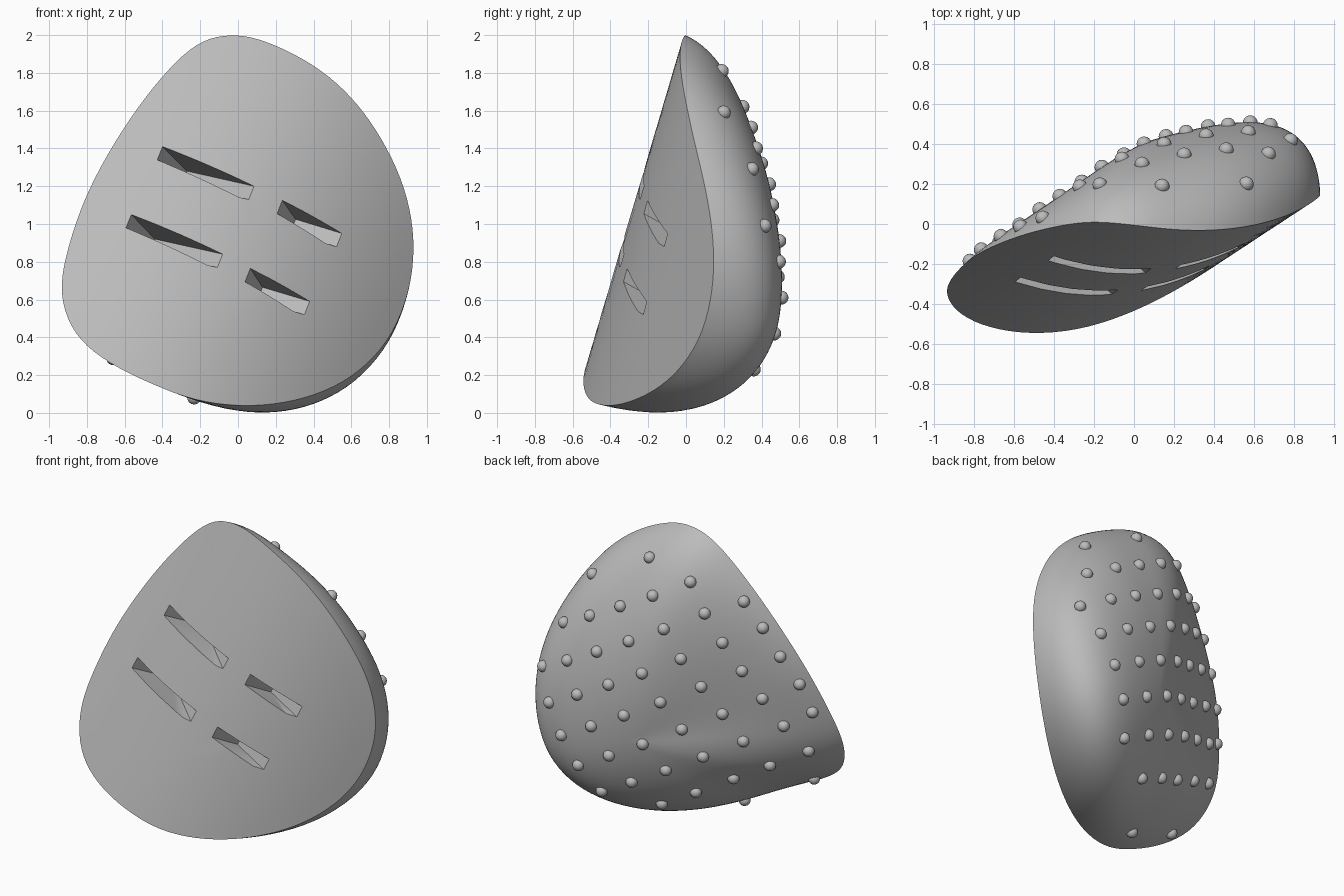
import bpy, bmesh
from math import sin, cos, pi
from mathutils import Vector, Matrix
from mathutils.bvhtree import BVHTree

if "Cube" in bpy.data.objects:
    bpy.data.objects.remove(bpy.data.objects["Cube"])

grey = bpy.data.materials.new("plain grey")
grey.use_nodes = True
grey.diffuse_color = (0.5, 0.5, 0.5, 1)
grey.node_tree.nodes["Principled BSDF"].inputs["Base Color"].default_value = (0.5, 0.5, 0.5, 1)

CENTRE = Vector((0.15, 0.65))      # x, z below the top of the dome
DEPTH = 0.72                       # greatest thickness


def face_y(x, z):
    """Gently rolled and leaning front face."""
    u = 0.91 * x - 0.41 * (z - 1)
    v = 0.41 * x + 0.91 * (z - 1)
    return -0.285 + 0.36 * (u + 0.1) ** 2 + 0.27 * v


def make_object(name, bm):
    mesh = bpy.data.meshes.new(name)
    bm.to_mesh(mesh)
    bm.free()
    obj = bpy.data.objects.new(name, mesh)
    bpy.context.collection.objects.link(obj)
    mesh.materials.append(grey)
    return obj


def activate(obj):
    bpy.ops.object.select_all(action='DESELECT')
    obj.select_set(True)
    bpy.context.view_layer.objects.active = obj


def smooth_loop(points, steps=5, passes=3):
    """Closed curve through the points, relaxed a little."""
    pts = [Vector(p) for p in points]
    n, out = len(pts), []
    for i in range(n):
        a, b, c, d = (pts[(i + k) % n] for k in (-1, 0, 1, 2))
        for k in range(steps):
            t = k / steps
            out.append(0.5 * (2 * b + (c - a) * t + (2 * a - 5 * b + 4 * c - d) * t * t
                              + (3 * b - a - 3 * c + d) * t ** 3))
    for _ in range(passes):
        m = len(out)
        out = [(out[i - 1] + 2 * out[i] + out[(i + 1) % m]) / 4 for i in range(m)]
    return out


outline = smooth_loop([
    (-0.04, 2.0), (0.15, 1.965), (0.4, 1.84), (0.6, 1.67), (0.76, 1.45), (0.88, 1.19),
    (0.93, 0.92), (0.905, 0.65), (0.8, 0.38), (0.62, 0.17), (0.4, 0.045), (0.15, 0.0),
    (-0.12, 0.035), (-0.4, 0.13), (-0.68, 0.265), (-0.86, 0.42), (-0.935, 0.63),
    (-0.9, 0.87), (-0.79, 1.18), (-0.61, 1.5), (-0.41, 1.77), (-0.22, 1.95)])


def bulge(d):
    """How far the side wall swells outward (or slopes in) for a direction."""
    return -0.10 * d.x ** 2 + 0.06 * d.y ** 2 + 0.12 * d.x - 0.14 * d.y


# Body: front face rings, then dome rings, closed by a fan at each end
def ring(bm, phi=None, s=1.0):
    verts = []
    for p in outline:
        r = p - CENTRE
        b = bulge(r.normalized())
        rim = r / (1 + 1.7 * max(b, 0) ** 2)
        k, h = s, 0.0
        if phi is not None:
            k, h = cos(phi) + b * sin(2 * phi), DEPTH * sin(phi)
        q = CENTRE + rim * k
        verts.append(bm.verts.new((q.x, face_y(q.x, q.y) + h, q.y)))
    return verts


bm = bmesh.new()
base_y = face_y(*CENTRE)
front_pole = bm.verts.new((CENTRE.x, base_y, CENTRE.y))
back_pole = bm.verts.new((CENTRE.x, base_y + DEPTH, CENTRE.y))
rings = [ring(bm, s=i / 8) for i in range(1, 9)]
rings += [ring(bm, phi=pi / 2 * i / 32) for i in range(1, 32)]
count = len(outline)
for i in range(count):
    j = (i + 1) % count
    bm.faces.new((front_pole, rings[0][i], rings[0][j]))
    bm.faces.new((back_pole, rings[-1][j], rings[-1][i]))
    for a, b in zip(rings, rings[1:]):
        bm.faces.new((a[i], b[i], b[j], a[j]))
bmesh.ops.recalc_face_normals(bm, faces=bm.faces)
tree = BVHTree.FromBMesh(bm)
body = make_object("body", bm)

# Slots: wedges, deep at the left end and running out at the right
slots = [  # upper left corner, run, sideways lean of the deep end, depth
    ((-0.40, 1.41), (0.485, -0.21), (0.13, -0.13), 0.25),
    ((-0.565, 1.05), (0.485, -0.21), (0.125, -0.13), 0.25),
    ((0.235, 1.125), (0.315, -0.175), (0.07, -0.10), 0.18),
    ((0.065, 0.765), (0.315, -0.175), (0.065, -0.10), 0.18)]
for corner, run, lean, depth in slots:
    bm = bmesh.new()
    shift = Vector((lean[0], depth, lean[1]))
    for side in (Vector((0, 0)), Vector((-0.028, -0.07))):
        a = Vector(corner) + side
        b = a + Vector(run)
        start = Vector((a.x, face_y(*a), a.y))
        end = Vector((b.x, face_y(*b), b.y))
        for p in (start + shift, start - shift * 0.3, end, end - Vector((0, 0.06, 0))):
            bm.verts.new(p)
    bmesh.ops.convex_hull(bm, input=bm.verts)
    bmesh.ops.recalc_face_normals(bm, faces=bm.faces)
    cutter = make_object("slot_cutter", bm)
    cutter.hide_render = True
    activate(body)
    cut = body.modifiers.new("slot", 'BOOLEAN')
    cut.operation = 'DIFFERENCE'
    cut.solver = 'EXACT'
    cut.object = cutter
    bpy.ops.object.modifier_apply(modifier=cut.name)
    bpy.data.objects.remove(cutter)

# Studs: a slanted grid of small beads on the back
bm = bmesh.new()
row_columns = [(-1, 1), range(-2, 3)] + [range(-3, 4)] * 5 + [range(-2, 3), (-1, 1)]
for row, columns in enumerate(row_columns):
    for col in columns:
        target = Vector((0.35 - 0.1 * row + 0.21 * col, 1.70 - 0.19 * row - 0.11 * col))
        for step in range(20):
            p = CENTRE + (target - CENTRE) * (1 - 0.02 * step)
            hit = tree.ray_cast(Vector((p.x, 3, p.y)), Vector((0, -1, 0)))[0]
            if hit and hit.y > face_y(*p) + 0.08:
                bmesh.ops.create_uvsphere(bm, u_segments=16, v_segments=10, radius=0.037,
                                          matrix=Matrix.Translation(hit))
                break
studs = make_object("back_studs", bm)

for obj in (body, studs):
    activate(obj)
    bpy.ops.object.shade_smooth_by_angle()
